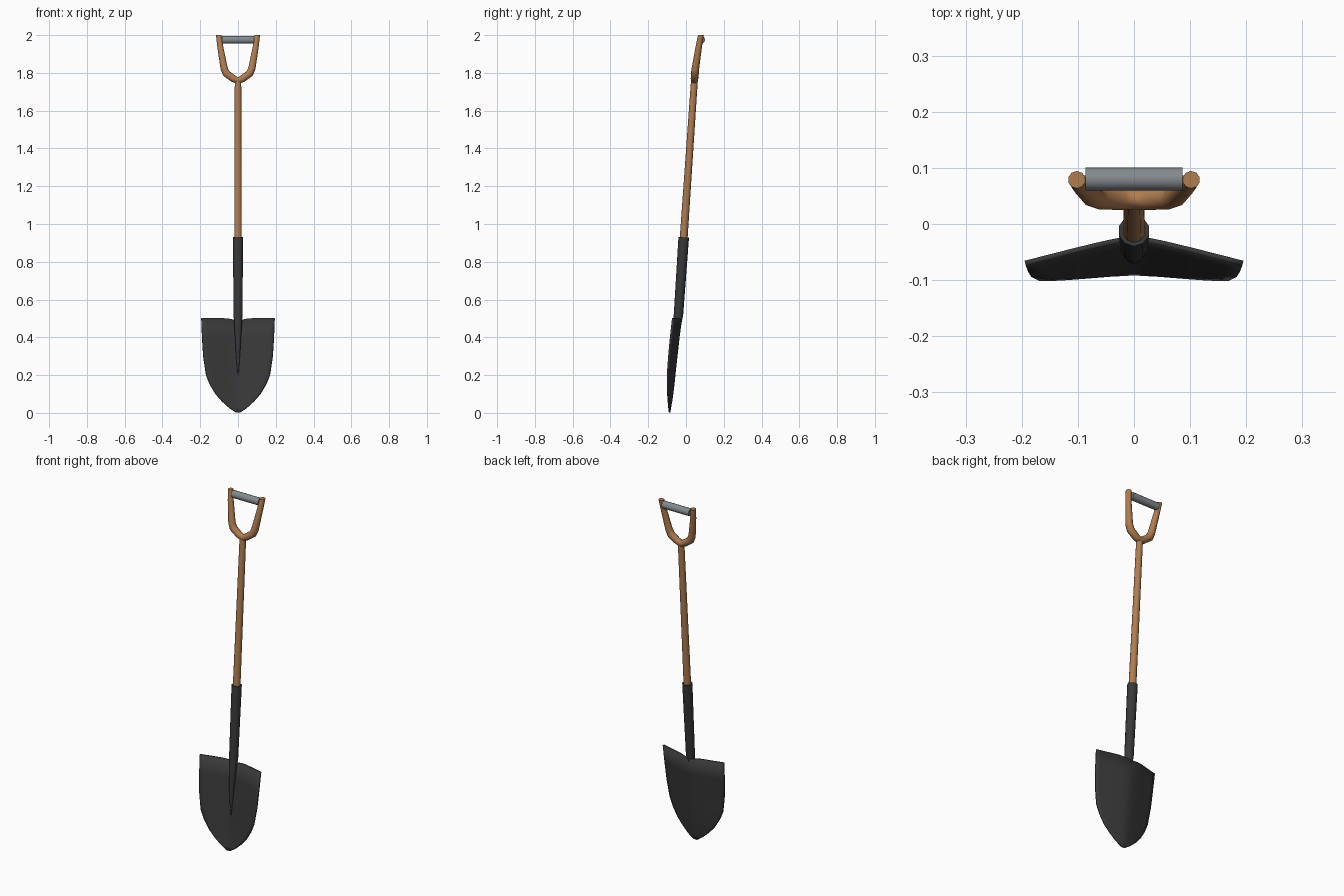
import bpy, math
from mathutils import Vector

if "Cube" in bpy.data.objects:
    bpy.data.objects.remove(bpy.data.objects["Cube"])


def material(name, rgb):
    m = bpy.data.materials.new(name)
    m.diffuse_color = (*rgb, 1)
    m.use_nodes = True
    m.node_tree.nodes["Principled BSDF"].inputs["Base Color"].default_value = m.diffuse_color
    return m


wood = material("wood", (0.44, 0.205, 0.08))
iron = material("dark iron", (0.04, 0.04, 0.041))
steel = material("grey steel", (0.23, 0.255, 0.265))


def make(name, verts, faces, mat, angle=50):
    me = bpy.data.meshes.new(name)
    me.from_pydata(verts, [], faces)
    me.materials.append(mat)
    ob = bpy.data.objects.new(name, me)
    bpy.context.collection.objects.link(ob)
    bpy.ops.object.select_all(action='DESELECT')
    ob.select_set(True)
    bpy.context.view_layer.objects.active = ob
    bpy.ops.object.shade_smooth_by_angle(angle=math.radians(angle))
    return ob


def tube(name, path, mat, sides=10, flat_ends=False):
    """Sweep a round section along (x, y, z, radius) points."""
    pts = [Vector(p[:3]) for p in path]
    n = len(pts)
    verts, faces = [], []
    for i, p in enumerate(pts):
        a = (p - pts[i - 1]).normalized() if i else Vector()
        b = (pts[i + 1] - p).normalized() if i < n - 1 else Vector()
        t = (a + b).normalized()
        if flat_ends and i in (0, n - 1):
            t = Vector((0, 0, round(t.z / abs(t.z))))
        v = Vector((0, 1, 0))
        if abs(t.y) > 0.9:
            v = Vector((1, 0, 0))
        v = (v - t * v.dot(t)).normalized()
        u = v.cross(t)
        for k in range(sides):
            w = 2 * math.pi * (k + 0.5) / sides
            verts.append(p + (u * math.cos(w) + v * math.sin(w)) * path[i][3])
    for i in range(n - 1):
        for k in range(sides):
            l = (k + 1) % sides
            faces.append((i * sides + k, i * sides + l,
                          (i + 1) * sides + l, (i + 1) * sides + k))
    faces.append(tuple(reversed(range(sides))))
    faces.append(tuple(range((n - 1) * sides, n * sides)))
    return make(name, verts, faces, mat)


# Blade: rows of (z, half width, back centre y), folded forward at the sides
rows = [(0.5, 0.195, -0.022), (0.4, 0.191, -0.034), (0.3, 0.185, -0.045),
        (0.2, 0.17, -0.056), (0.15, 0.15, -0.061), (0.1, 0.12, -0.067),
        (0.06, 0.085, -0.073), (0.025, 0.046, -0.079), (0.002, 0.012, -0.083)]
cols = 16
verts, faces = [], []
for j, (z, w, yc) in enumerate(rows):
    for i in range(cols + 1):
        x = w * (2 * i / cols - 1)
        fold = 0.26 * (math.hypot(x, 0.03) - 0.03)
        dip = 0.012 * max(0, 1 - abs(x) / 0.06) if j == 0 else 0
        verts.append((x, yc - fold, z - dip))
for j in range(len(rows) - 1):
    for i in range(cols):
        a = j * (cols + 1) + i
        faces.append((a, a + 1, a + cols + 2, a + cols + 1))
blade = make("blade", verts, faces, iron)
solid = blade.modifiers.new("thickness", 'SOLIDIFY')
solid.thickness = 0.009
solid.offset = -1


# Socket: sleeve round the shaft, tapering to a ridge on the blade front
def axis(z):
    return -0.012 + 0.068 * (z - 0.93)


tube("socket", [(0, -0.066, 0.2, 0.003), (0, -0.058, 0.35, 0.014),
                (0, -0.048, 0.46, 0.021), (0, axis(0.52), 0.52, 0.025),
                (0, axis(0.93), 0.93, 0.028)], iron)

# Wooden shaft
tube("shaft", [(0, axis(0.85), 0.85, 0.021), (0, axis(1.755), 1.755, 0.018)], wood)

# Forked handle: one arm path mirrored about the middle
arm = [(0.102, 0.079, 2.0, 0.0155), (0.094, 0.068, 1.94, 0.0165),
       (0.074, 0.05, 1.825, 0.02), (0.062, 0.047, 1.797, 0.021),
       (0.025, 0.045, 1.77, 0.02)]
fork = arm + [(0, 0.045, 1.759, 0.019)] + [(-x, y, z, r) for x, y, z, r in reversed(arm)]
tube("fork_handle", fork, wood, 10, True)

# Steel grip between the arms
tube("grip", [(-0.086, 0.08, 1.975, 0.021), (0.086, 0.08, 1.975, 0.021)], steel, 16)
# Thin pin joining grip and arms
tube("grip_pin", [(-0.1, 0.078, 1.977, 0.009), (0.1, 0.078, 1.977, 0.009)], steel, 8)
